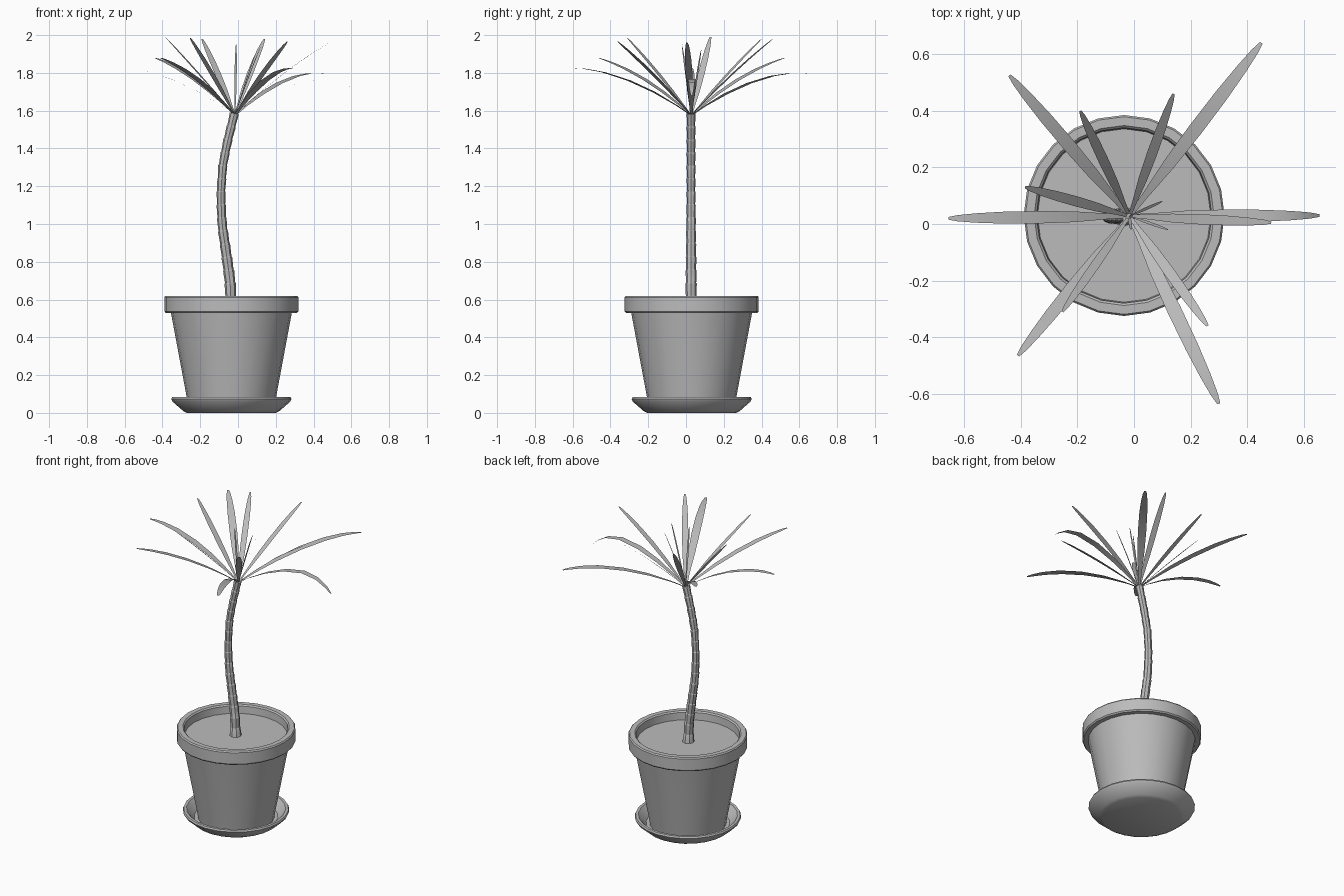
import bpy, bmesh, math
from mathutils import Vector

if "Cube" in bpy.data.objects:
    bpy.data.objects.remove(bpy.data.objects["Cube"])

CX, CY = -0.035, 0.03          # pot axis
grey = bpy.data.materials.new("plain grey")
grey.diffuse_color = (0.5, 0.5, 0.5, 1)
grey.use_nodes = True
grey.node_tree.nodes["Principled BSDF"].inputs["Base Color"].default_value = grey.diffuse_color


def finish(bm, name, angle=35, normals=True):
    if normals:
        bmesh.ops.recalc_face_normals(bm, faces=bm.faces)
    me = bpy.data.meshes.new(name)
    bm.to_mesh(me)
    bm.free()
    me.materials.append(grey)
    ob = bpy.data.objects.new(name, me)
    bpy.context.collection.objects.link(ob)
    bpy.ops.object.select_all(action='DESELECT')
    ob.select_set(True)
    bpy.context.view_layer.objects.active = ob
    bpy.ops.object.shade_smooth_by_angle(angle=math.radians(angle))
    return ob


def skin(bm, rings):
    for a, b in zip(rings, rings[1:]):
        n = len(a)
        for i in range(n):
            bm.faces.new((a[i], a[(i + 1) % n], b[(i + 1) % n], b[i]))


def ring(bm, x, y, z, r, n, tilt=0.0):
    return [bm.verts.new((x + r * math.cos(2 * math.pi * i / n), y + r * math.sin(2 * math.pi * i / n),
                          z - tilt * r * math.cos(2 * math.pi * i / n))) for i in range(n)]


def lathe(name, profile, n=24):
    bm = bmesh.new()
    rings = [ring(bm, CX, CY, z, r, n) for r, z in profile]
    skin(bm, rings)
    bm.faces.new(rings[0])
    bm.faces.new(rings[-1])
    return finish(bm, name)


# Saucer, pot and soil
lathe("saucer", [(0.235, 0.0), (0.255, 0.01), (0.312, 0.06), (0.318, 0.073), (0.313, 0.083),
                 (0.296, 0.083), (0.283, 0.07), (0.25, 0.03)])
lathe("pot", [(0.228, 0.03), (0.236, 0.08), (0.32, 0.53), (0.348, 0.53), (0.355, 0.538),
              (0.355, 0.612), (0.349, 0.62), (0.318, 0.62), (0.31, 0.612), (0.305, 0.55)])
lathe("soil", [(0.29, 0.54), (0.308, 0.565)])

# Segmented curved trunk: each segment widens a little towards its top
PATH = [(-0.036, 0.55), (-0.042, 0.7), (-0.063, 0.85), (-0.085, 1.0), (-0.091, 1.15),
        (-0.082, 1.3), (-0.06, 1.42), (-0.03, 1.54), (-0.016, 1.6)]


def trunk_x(z):
    for i, ((x0, z0), (x1, z1)) in enumerate(zip(PATH, PATH[1:])):
        if z <= z1 or i == len(PATH) - 2:
            t = (z - z0) / (z1 - z0)
            return x0 + (x1 - x0) * t


bm = bmesh.new()
rings = []
SEG = 15
for s in range(SEG):
    for f, grow in ((0.0, 0.0), (0.93, 0.003)):
        z = 0.55 + 1.04 * (s + f) / SEG
        r = 0.029 - 0.008 * min(1, (z - 0.55) / 0.6) + grow
        if s == 0 and f == 0:
            r = 0.037
        slope = (trunk_x(z + 0.03) - trunk_x(z - 0.03)) / 0.06
        rings.append(ring(bm, trunk_x(z), 0.027, z, r, 8, slope))
skin(bm, rings)
bm.faces.new(rings[0])
bm.faces.new(rings[-1])
finish(bm, "trunk", 30)

# Strap leaves: tip x, y, z, bulge of the arch, droop at the tip, half width
ROOT = Vector((-0.016, 0.028, 1.575))
LEAVES = [
    (0.45, 0.64, 1.795, 0.85, 0.02, 0.025), (-0.44, 0.525, 1.88, 0.5, 0.0, 0.023),
    (-0.19, 0.40, 1.98, 0.1, 0.0, 0.018), (-0.385, 0.13, 1.99, 0.05, 0.0, 0.018),
    (0.14, 0.46, 1.98, 0.15, 0.0, 0.018), (-0.655, 0.02, 1.825, 0.8, 0.015, 0.022),
    (-0.41, -0.465, 1.88, 0.5, 0.0, 0.023), (-0.253, -0.31, 1.985, 0.1, 0.0, 0.016),
    (0.30, -0.635, 1.825, 0.8, 0.015, 0.025), (0.26, -0.36, 1.965, 0.15, 0.0, 0.019),
    (0.655, 0.03, 1.68, 1.05, 0.12, 0.022), (0.485, 0.005, 1.96, 0.25, 0.0, 0.018),
    (0.10, 0.08, 1.92, 0.1, 0.0, 0.005), (0.12, -0.02, 1.94, 0.1, 0.0, 0.005),
    (-0.01, -0.02, 1.95, 0.0, 0.0, 0.006),
]
WIDTH = [(0, 0.3), (0.12, 0.45), (0.3, 0.85), (0.5, 1.0), (0.7, 0.95), (0.85, 0.75), (0.95, 0.5), (1, 0.22)]
for n, (x, y, z, bulge, droop, half) in enumerate(LEAVES):
    bm = bmesh.new()
    run = Vector((x, y, 0)) - Vector((ROOT.x, ROOT.y, 0))
    side = Vector((-run.y, run.x, 0)).normalized()
    rise = z + droop - ROOT.z
    rows = []
    for t, w in WIDTH:
        p = ROOT + run * t
        p.z += rise * (t + bulge * t * (1 - t)) - droop * t ** 6
        rows.append([bm.verts.new(p + side * half * w * k) for k in (-1, 1)])
    for a, b in zip(rows, rows[1:]):
        bm.faces.new((a[0], b[0], b[1], a[1]))
    finish(bm, "leaf_%02d" % (n + 1), 40, normals=False)
